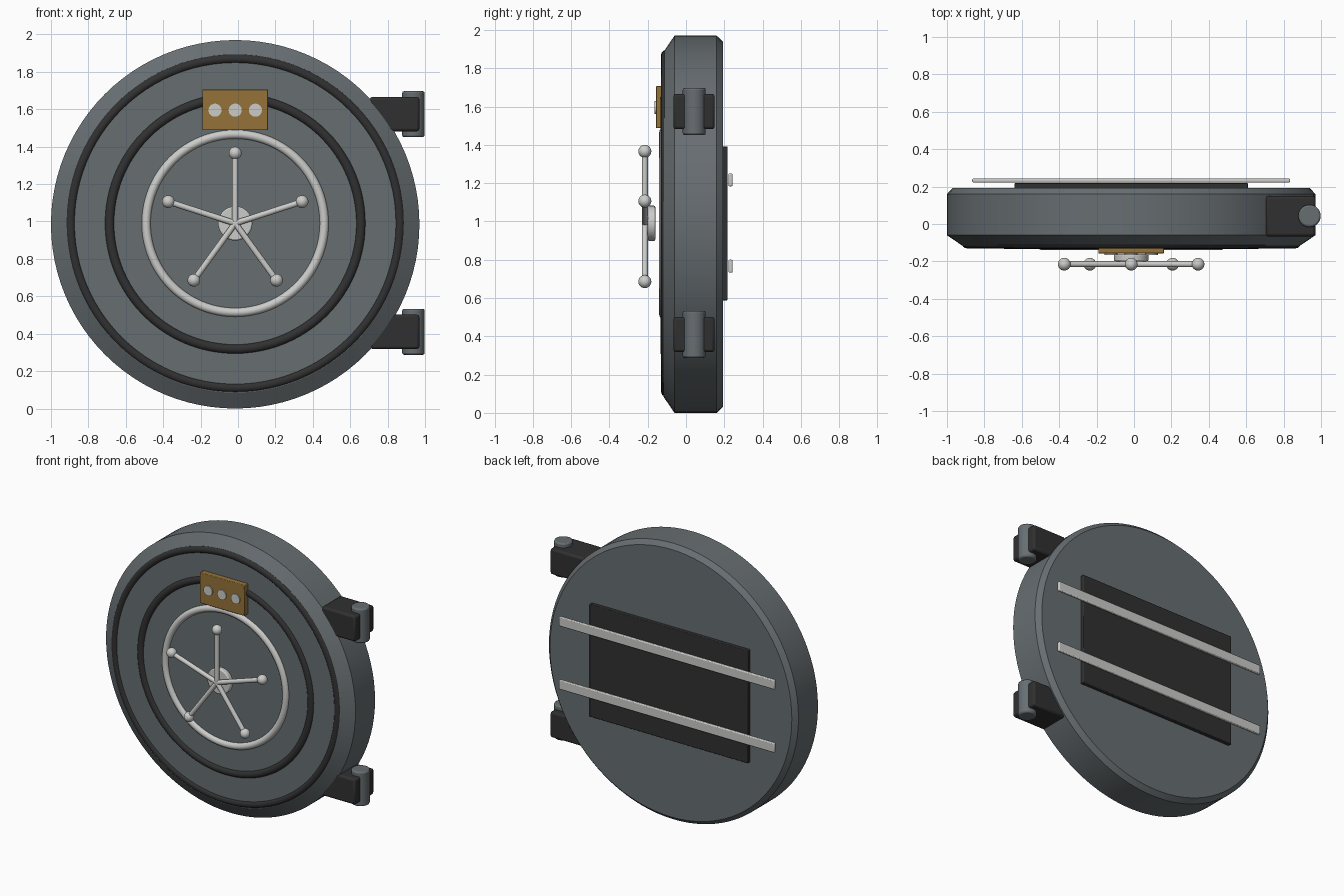
import bpy, math
from mathutils import Vector

if "Cube" in bpy.data.objects:
    bpy.data.objects.remove(bpy.data.objects["Cube"])


def material(name, rgb):
    m = bpy.data.materials.new(name)
    m.use_nodes = True
    m.diffuse_color = (*rgb, 1)
    m.node_tree.nodes["Principled BSDF"].inputs["Base Color"].default_value = (*rgb, 1)
    return m


GREY = material("blue grey steel", (0.135, 0.155, 0.165))
DARK = material("dark iron", (0.03, 0.03, 0.03))
SILVER = material("polished steel", (0.6, 0.6, 0.59))
BRASS = material("brass", (0.3, 0.17, 0.042))

CX, CZ = -0.015, 0.99          # door axis
FRONT = (math.pi / 2, 0, 0)    # turns a z axis to face the front


def finish(name, mat, bevel=0):
    ob = bpy.context.object
    ob.name = name
    ob.data.materials.append(mat)
    if bevel:
        b = ob.modifiers.new("bevel", "BEVEL")
        b.width, b.segments = bevel, 2
    bpy.ops.object.shade_smooth_by_angle(angle=math.radians(30))
    return ob


def box(name, mat, lo, hi, bevel=0):
    lo, hi = Vector(lo), Vector(hi)
    bpy.ops.mesh.primitive_cube_add(size=1, location=(lo + hi) / 2)
    bpy.context.object.scale = hi - lo
    bpy.ops.object.transform_apply(location=False, rotation=False)
    return finish(name, mat, bevel)


def rod(name, mat, a, b, r, bevel=0, sides=32):
    a, b = Vector(a), Vector(b)
    turn = (b - a).to_track_quat("Z", "Y").to_euler()
    bpy.ops.mesh.primitive_cylinder_add(vertices=sides, radius=r, depth=(b - a).length,
                                        location=(a + b) / 2, rotation=turn)
    return finish(name, mat, bevel)


def ring(name, mat, major, minor, y):
    bpy.ops.mesh.primitive_torus_add(major_radius=major, minor_radius=minor, major_segments=96,
                                     minor_segments=16, location=(CX, y, CZ), rotation=FRONT)
    return finish(name, mat)


# Door slab: lathed profile of (radius, y), closed by flat caps
profile = [(0.9, -0.118), (0.985, -0.06), (0.985, 0.16), (0.955, 0.192)]
N = 96
verts = [(CX + r * math.cos(math.tau * i / N), y, 0.985 + r * math.sin(math.tau * i / N))
         for r, y in profile for i in range(N)]
faces = [(k * N + i, k * N + (i + 1) % N, (k + 1) * N + (i + 1) % N, (k + 1) * N + i)
         for k in range(len(profile) - 1) for i in range(N)]
faces += [tuple(reversed(range(N))), tuple(range(len(verts) - N, len(verts)))]
faces = [tuple(reversed(f)) for f in faces]
mesh = bpy.data.meshes.new("door_slab")
mesh.from_pydata(verts, [], faces)
slab = bpy.data.objects.new("door_slab", mesh)
bpy.context.collection.objects.link(slab)
bpy.context.view_layer.objects.active = slab
slab.select_set(True)
bpy.ops.object.mode_set(mode="EDIT")
bpy.ops.mesh.select_all(action="SELECT")
bpy.ops.mesh.normals_make_consistent(inside=False)
bpy.ops.object.mode_set(mode="OBJECT")
finish("door_slab", GREY)

# Rings on the front face
ring("outer_ring", DARK, 0.88, 0.025, -0.105)
ring("middle_ring", DARK, 0.672, 0.026, -0.108)
ring("bright_ring", SILVER, 0.476, 0.024, -0.116)

# Spoked handle
rod("hub", SILVER, (CX, -0.16, CZ), (CX, -0.2, CZ), 0.092, 0.008)
for k in range(5):
    a = math.pi / 2 + k * math.tau / 5
    tip = (CX + 0.376 * math.cos(a), -0.215, CZ + 0.376 * math.sin(a))
    rod(f"spoke_{k + 1}", SILVER, (CX, -0.215, CZ), tip, 0.016, sides=16)
    bpy.ops.mesh.primitive_uv_sphere_add(segments=24, ring_count=12, radius=0.034, location=tip)
    finish(f"knob_{k + 1}", SILVER)

# Combination plate with three dials
box("dial_plate", BRASS, (CX - 0.176, -0.157, 1.488), (CX + 0.176, -0.112, 1.706), 0.004)
for k in (-1, 0, 1):
    x = CX + k * 0.108
    rod(f"dial_{k + 2}", SILVER, (x, -0.15, 1.595), (x, -0.165, 1.595), 0.035)

# Hinges on the left edge
for side, z in (("lower", 0.41), ("upper", 1.574)):
    box(f"{side}_hinge_arm", DARK, (0.705, -0.066, z - 0.092), (0.97, 0.15, z + 0.092), 0.014)
    rod(f"{side}_hinge_barrel", GREY, (0.938, 0.043, z - 0.123), (0.938, 0.043, z + 0.123),
        0.06, 0.01)

# Back panel and locking bars
box("back_panel", DARK, (CX - 0.625, 0.185, 0.588), (CX + 0.625, 0.218, 1.392), 0.004)
for side, z in (("lower", 0.766), ("upper", 1.217)):
    box(f"{side}_locking_bar", SILVER, (CX - 0.85, 0.222, z - 0.034), (CX + 0.85, 0.243, z + 0.034),
        0.006)
